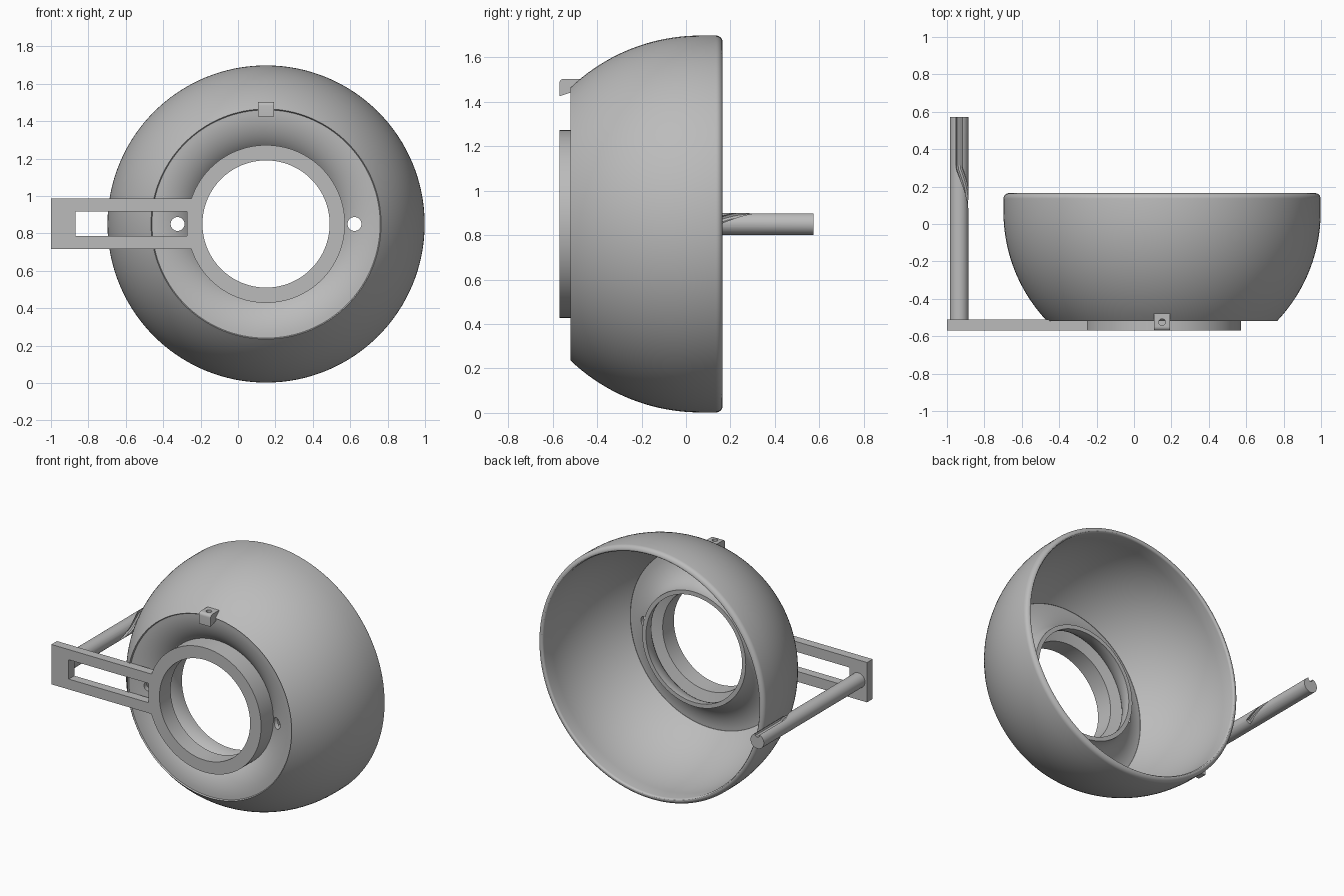
import bpy, bmesh, math
from mathutils import Vector, Matrix

if "Cube" in bpy.data.objects:
    bpy.data.objects.remove(bpy.data.objects["Cube"], do_unlink=True)

CX, CZ = 0.15, 0.85          # axis of the bowl and ring
FRONT, BACK = -0.57, -0.51   # front plate

grey = bpy.data.materials.new("plain_grey")
grey.use_nodes = True
grey.diffuse_color = (0.5, 0.5, 0.5, 1)
grey.node_tree.nodes["Principled BSDF"].inputs["Base Color"].default_value = (0.5, 0.5, 0.5, 1)


def add_object(name, bm):
    bmesh.ops.recalc_face_normals(bm, faces=bm.faces)
    mesh = bpy.data.meshes.new(name)
    bm.to_mesh(mesh)
    bm.free()
    mesh.materials.append(grey)
    obj = bpy.data.objects.new(name, mesh)
    bpy.context.collection.objects.link(obj)
    return obj


def activate(obj):
    bpy.ops.object.select_all(action='DESELECT')
    obj.select_set(True)
    bpy.context.view_layer.objects.active = obj


def smooth(obj, angle=35):
    activate(obj)
    bpy.ops.object.shade_smooth_by_angle(angle=math.radians(angle))


def lathe(name, profile, steps=128):
    """Revolve a closed (radius, y) profile around the bowl axis."""
    bm = bmesh.new()
    verts = [bm.verts.new((CX + r, y, CZ)) for r, y in profile]
    edges = [bm.edges.new((v, verts[i - 1])) for i, v in enumerate(verts)]
    bmesh.ops.spin(bm, geom=verts + edges, cent=(CX, 0, CZ), axis=(0, 1, 0),
                   angle=math.tau, steps=steps, use_merge=True)
    bmesh.ops.remove_doubles(bm, verts=bm.verts, dist=1e-5)
    return add_object(name, bm)


def box(name, lo, hi):
    lo, hi = Vector(lo), Vector(hi)
    bm = bmesh.new()
    bmesh.ops.create_cube(bm, size=1, matrix=Matrix.Translation((lo + hi) / 2)
                          @ Matrix.Diagonal((*(hi - lo), 1)))
    return add_object(name, bm)


def cylinder(name, start, end, radius, segments=48):
    start, end = Vector(start), Vector(end)
    d = end - start
    bm = bmesh.new()
    turn = d.to_track_quat('Z', 'Y').to_matrix().to_4x4()
    bmesh.ops.create_cone(bm, cap_ends=True, segments=segments, radius1=radius, radius2=radius,
                          depth=d.length, matrix=Matrix.Translation((start + end) / 2) @ turn)
    return add_object(name, bm)


def combine(obj, other, operation='DIFFERENCE'):
    """Apply a boolean and discard the helper object."""
    other.hide_render = True
    mod = obj.modifiers.new("combine", 'BOOLEAN')
    mod.operation, mod.object, mod.solver = operation, other, 'EXACT'
    activate(obj)
    bpy.ops.object.modifier_apply(modifier=mod.name)
    bpy.data.objects.remove(other, do_unlink=True)


def arc(cr, cy, a, b, start, end, n):
    """Elliptical arc of (radius, y) points, angles in degrees."""
    angles = [math.radians(start + (end - start) * i / n) for i in range(n + 1)]
    return [(cr + a * math.cos(t), cy + b * math.sin(t)) for t in angles]


# Bowl: outer sphere, rounded rim, inner sphere, then the flared throat
profile = arc(0, 0.065, 0.848, 0.848, -43.5, 0, 28)
profile += arc(0.818, 0.135, 0.03, 0.03, 0, 90, 6)
profile += arc(0.825, 0.15, 0.015, 0.015, 90, 180, 4)
profile += arc(0, 0.065, 0.81, 0.81, 0, -42, 28)
profile += arc(0.61, -0.30, 0.222, 0.18, -92, -180, 18)
profile += arc(0.61, -0.30, 0.25, 0.21, -180, -90, 18)
bowl = lathe("bowl", profile)
for side in (-1, 1):
    x = CX + side * 0.473
    combine(bowl, cylinder("bolt_hole", (x, -0.7, CZ), (x, -0.2, CZ), 0.037))
smooth(bowl, 30)

# Mounting ring seated in the throat
ring = lathe("mounting_ring", [(0.34, FRONT), (0.422, FRONT), (0.422, -0.43), (0.34, -0.45)])
smooth(ring)

# Slotted arm, cut to follow the ring
arm = box("slotted_arm", (-1, FRONT, 0.717), (-0.2, BACK, 0.987))
combine(arm, box("slot", (-0.87, -0.7, 0.787), (-0.272, -0.4, 0.918)))
combine(arm, cylinder("ring_clearance", (CX, -0.7, CZ), (CX, -0.4, CZ), 0.42, 128))

# Rod with a groove that runs along the top and winds to the inner side
ROD_X = -0.935
rod = cylinder("rod", (ROD_X, BACK - 0.01, CZ), (ROD_X, 0.573, CZ), 0.05)
curve = bpy.data.curves.new("groove", 'CURVE')
curve.dimensions = '3D'
curve.bevel_depth = 0.018
curve.bevel_resolution = 3
curve.use_fill_caps = True
path = curve.splines.new('POLY')
path.points.add(24)
for i, p in enumerate(path.points):
    y = 0.62 - 0.6 * i / 24
    t = math.radians(90 - 130 * max(0, 0.3 - y) / 0.28)
    p.co = (ROD_X + 0.045 * math.cos(t), y, CZ + 0.045 * math.sin(t), 1)
groove = bpy.data.objects.new("groove", curve)
bpy.context.collection.objects.link(groove)
activate(groove)
bpy.ops.object.convert(target='MESH')
combine(rod, bpy.context.view_layer.objects.active)
smooth(rod)

# Small lug on the bowl's upper edge, rounded at the top front, drilled vertically
lug = box("top_lug", (0.107, FRONT, 1.425), (0.193, -0.478, 1.503))
bm = bmesh.new()
bm.from_mesh(lug.data)
edge = [e for e in bm.edges if all(v.co.y < -0.56 and v.co.z > 1.5 for v in e.verts)]
bmesh.ops.bevel(bm, geom=edge, offset=0.02, segments=5, profile=0.5, affect='EDGES')
low = [v for v in bm.verts if v.co.y > -0.5 and v.co.z < 1.45]
for v in low:
    v.co.z += 0.03
bm.to_mesh(lug.data)
bm.free()
combine(lug, cylinder("lug_hole", (CX, -0.525, 1.3), (CX, -0.525, 1.6), 0.018, 24))
smooth(lug)
